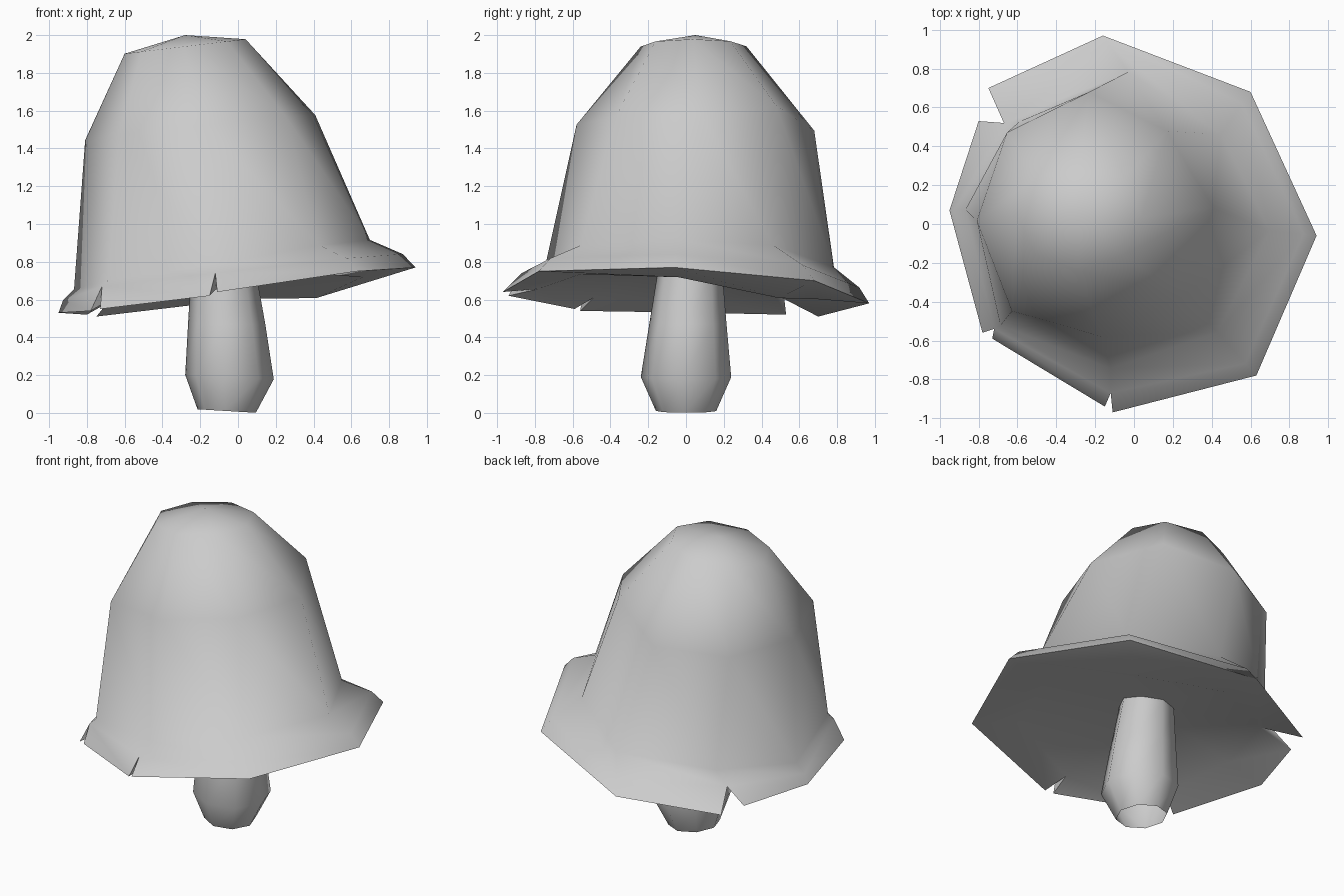
import bpy, bmesh, math
from mathutils import Vector

if "Cube" in bpy.data.objects:
    bpy.data.objects.remove(bpy.data.objects["Cube"])


def ring_point(ring, k):
    """Corner k of a tilted eight-sided ring (cx, cy, rx, ry, z, slope_x, slope_y, turn)."""
    cx, cy, rx, ry, z, sx, sy, turn = ring
    a = math.radians(turn + 45 * k)
    dx, dy = rx * math.cos(a), ry * math.sin(a)
    return Vector((cx + dx, cy + dy, z + sx * dx + sy * dy))


def build(name, columns, angle):
    """Join neighbouring columns of points into a skin."""
    bm = bmesh.new()
    cols = [[bm.verts.new(p) for p in c] for c in columns]
    for i, a in enumerate(cols):
        b = cols[(i + 1) % len(cols)]
        for j in range(len(a) - 1):
            bm.faces.new((a[j], a[j + 1], b[j + 1], b[j]))
    bmesh.ops.remove_doubles(bm, verts=bm.verts[:], dist=0.0005)
    bmesh.ops.dissolve_degenerate(bm, edges=bm.edges[:], dist=0.0005)
    bmesh.ops.recalc_face_normals(bm, faces=bm.faces[:])
    mesh = bpy.data.meshes.new(name)
    bm.to_mesh(mesh)
    bm.free()
    ob = bpy.data.objects.new(name, mesh)
    bpy.context.collection.objects.link(ob)
    bpy.ops.object.select_all(action='DESELECT')
    ob.select_set(True)
    bpy.context.view_layer.objects.active = ob
    bpy.ops.object.shade_smooth_by_angle(angle=math.radians(angle))
    return ob


# Cap: leaning bell, with the flared rim split into tears at three corners
crown = (-0.28, 0.04, 0.32, 0.28, 1.94, 0.12, 0, -1)
shoulder = (-0.20, 0.05, 0.61, 0.63, 1.51, 0.11, -0.02, 3)
crease = (-0.085, 0.02, 0.785, 0.765, 0.785, 0.165, -0.03, -4)
apex = Vector((-0.28, 0.05, 2.0))
under_centre = Vector((-0.06, 0.01, 0.80))
# hand-pulled dents and bulges: (ring index, corner) -> offset
dents = {
    (2, 1): (-0.04, -0.04, 0.08), (2, 5): (-0.02, -0.03, 0.0),
    (3, 1): (-0.06, -0.06, 0.02), (3, 3): (0.01, -0.07, 0.02),
    (3, 5): (-0.01, -0.04, 0.0), (3, 6): (0.02, 0.0, -0.01),
}
rim = [  # outline corners; corners with three points are torn open
    [(0.94, -0.06, 0.77)],
    [(0.60, 0.68, 0.70)],
    [(-0.16, 0.97, 0.58)],
    [(-0.75, 0.70, 0.51), (-0.67, 0.52, 0.61), (-0.80, 0.53, 0.52)],
    [(-0.95, 0.07, 0.53)],
    [(-0.78, -0.56, 0.54), (-0.72, -0.54, 0.67), (-0.73, -0.59, 0.55)],
    [(-0.15, -0.94, 0.62), (-0.12, -0.87, 0.74), (-0.11, -0.97, 0.64)],
    [(0.63, -0.78, 0.75)],
]
droop = [0.06, 0.12, 0.04, 0.0, 0.0, 0.07, 0.09, 0.03]  # sag of the underside
columns = []
for k, corner in enumerate(rim):
    body = [apex] + [ring_point(r, k) for r in (crown, shoulder, crease)]
    for (level, c), offset in dents.items():
        if c == k:
            body[level] += Vector(offset)
    middle = Vector(corner[len(corner) // 2])
    torn = len(corner) > 1
    lip = middle if torn else body[-1].lerp(middle, 0.72) + Vector((0, 0, 0.03))
    inner = middle.lerp(under_centre, 0.1 if torn else 0.28)
    inner.z -= droop[k]
    for p in corner:
        columns.append(body + [lip, Vector(p), inner, under_centre])
build("mushroom_cap", columns, 60)

# Stem: eight-sided and hollow-footed, swelling near the base
stem_rings = [
    (-0.06, 0.0, 0.155, 0.16, 0.01, -0.06, 0, -4),
    (-0.045, 0.0, 0.235, 0.24, 0.19, -0.05, 0, -4),
    (-0.06, 0.01, 0.205, 0.205, 0.47, 0, 0, -4),
    (-0.075, 0.02, 0.175, 0.175, 0.72, 0, 0, -4),
    (-0.08, 0.02, 0.165, 0.165, 0.80, 0, 0, -4),
]
build("stem", [[ring_point(r, k) for r in stem_rings] for k in range(8)], 50)
